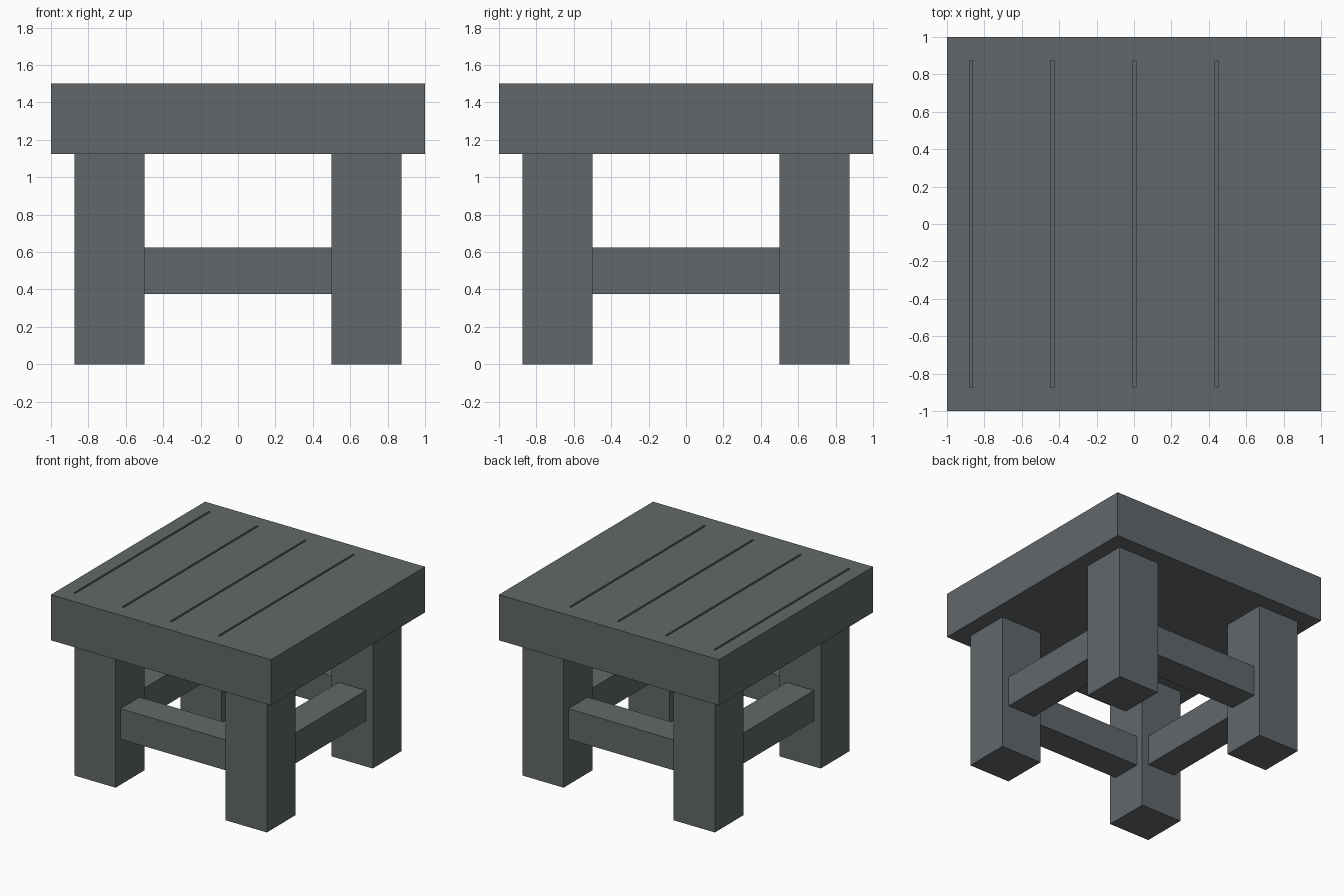
import bpy

if "Cube" in bpy.data.objects:
    bpy.data.objects.remove(bpy.data.objects["Cube"])

# Single slate grey paint
slate = bpy.data.materials.new("slate_grey")
slate.diffuse_color = (0.122, 0.137, 0.144, 1.0)
slate.use_nodes = True
slate.node_tree.nodes["Principled BSDF"].inputs["Base Color"].default_value = slate.diffuse_color


def box(name, center, size):
    """Flat-faced block with its scale applied."""
    bpy.ops.mesh.primitive_cube_add(size=1, location=center)
    ob = bpy.context.object
    ob.name = name
    ob.scale = size
    bpy.ops.object.transform_apply(location=False, rotation=False, scale=True)
    ob.data.materials.append(slate)
    return ob


TOP_Z, UNDER_Z = 1.5, 1.125      # table top
LEG, LEG_POS = 0.375, 0.6875     # leg thickness and centre offset
RAIL, RAIL_Z = 0.25, 0.5         # stretcher thickness and height
GROOVE_W, GROOVE_D = 0.016, 0.03

# Thick square top
top = box("table_top", (0, 0, (TOP_Z + UNDER_Z) / 2), (2, 2, TOP_Z - UNDER_Z))

# Four narrow plank grooves cut into the top
for i in range(4):
    cutter = box("groove_cutter", (-0.872 + i * 0.4375, 0, TOP_Z),
                 (GROOVE_W, 1.75, GROOVE_D * 2))
    cutter.hide_render = True
    bpy.context.view_layer.objects.active = top
    mod = top.modifiers.new("groove", 'BOOLEAN')
    mod.operation = 'DIFFERENCE'
    mod.solver = 'EXACT'
    mod.object = cutter
    bpy.ops.object.modifier_apply(modifier=mod.name)
    bpy.data.objects.remove(cutter, do_unlink=True)

# Square legs
for sx, side in ((-1, "left"), (1, "right")):
    for sy, end in ((-1, "front"), (1, "back")):
        box(f"{end}_{side}_leg", (sx * LEG_POS, sy * LEG_POS, UNDER_Z / 2),
            (LEG, LEG, UNDER_Z))

# Stretchers between the legs on all four sides
span = 2 * LEG_POS - LEG
for s, across, along in ((-1, "front", "left"), (1, "back", "right")):
    box(f"{across}_stretcher", (0, s * LEG_POS, RAIL_Z), (span, RAIL, RAIL))
    box(f"{along}_stretcher", (s * LEG_POS, 0, RAIL_Z), (RAIL, span, RAIL))
